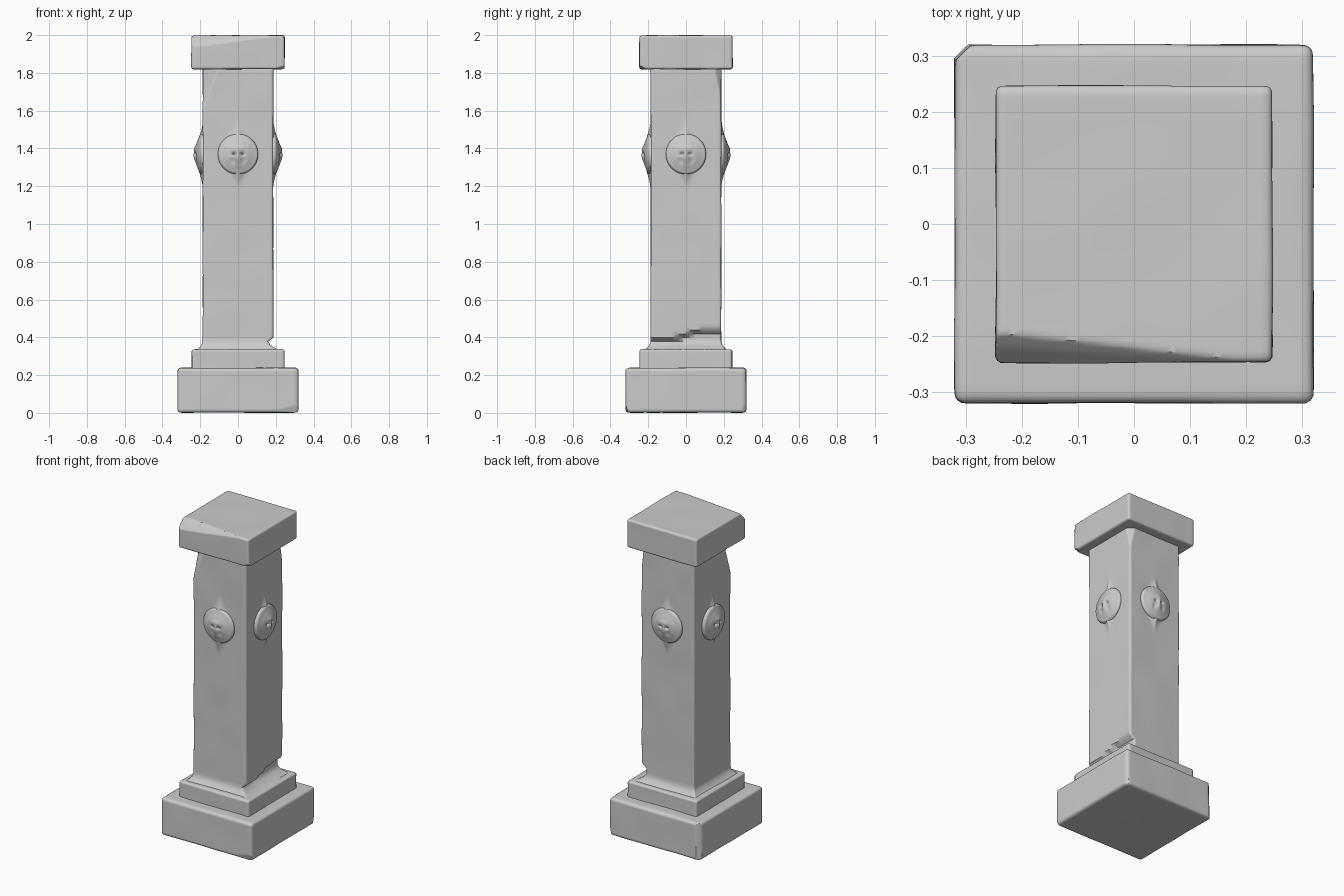
import bpy, bmesh, math
from mathutils import Vector, noise

if "Cube" in bpy.data.objects:
    bpy.data.objects.remove(bpy.data.objects["Cube"])


def smooth(t):
    t = max(0.0, min(1.0, t))
    return t * t * (3 - 2 * t)


def finish(bm, name):
    bmesh.ops.recalc_face_normals(bm, faces=bm.faces)
    me = bpy.data.meshes.new(name)
    bm.to_mesh(me)
    bm.free()
    ob = bpy.data.objects.new(name, me)
    bpy.context.collection.objects.link(ob)
    bpy.ops.object.select_all(action='DESELECT')
    ob.select_set(True)
    bpy.context.view_layer.objects.active = ob
    bpy.ops.object.shade_smooth_by_angle(angle=math.radians(40))
    return ob


def stone(name, half, z0, z1, r, cuts, chips=(), wear=0.003, sculpt=None):
    """Worn block: rounded box, optional sculpting, noise, chips (planes by 3 points)."""
    h = Vector((half, half, (z1 - z0) / 2))
    mid = Vector((0, 0, (z0 + z1) / 2))
    planes = []
    for a, b, c in chips:
        a, b, c = Vector(a), Vector(b), Vector(c)
        n = (b - a).cross(c - a).normalized()
        planes.append((a, n if n.dot(a - mid) > 0 else -n))
    bm = bmesh.new()
    bmesh.ops.create_cube(bm, size=2)
    bmesh.ops.subdivide_edges(bm, edges=bm.edges[:], cuts=cuts, use_grid_fill=True)
    for v in bm.verts:
        p = Vector([v.co[i] * h[i] for i in range(3)])
        core = Vector([max(-h[i] + r, min(h[i] - r, p[i])) for i in range(3)])
        n = (p - core).normalized()
        p = core + n * r + mid
        if sculpt:
            p = sculpt(p)
        p -= n * wear * (0.5 + noise.noise(p * 5 + Vector((half * 40, 3, 7))))
        for a, pn in planes:
            d = (p - a).dot(pn)
            if d > 0:
                p -= pn * d * 0.93
        p.z = max(z0, p.z)
        v.co = p
    return finish(bm, name)


MZ = 1.37  # medallion height


def shaft_shape(p):
    # cove at the foot
    flare = 0.035 * max(0.0, 1 - (p.z - 0.33) / 0.05) ** 2
    for i in (0, 1):
        p[i] *= 1 + flare / 0.187
    # pointed swelling behind each medallion
    for i in (0, 1):
        if abs(p[i]) > 0.18:
            t = 1 - abs(p[1 - i]) / 0.11 - abs(p.z - MZ) / 0.19
            p[i] += math.copysign(0.03 * smooth(t * 1.2), p[i])
    # broken ledge low on the right side
    if p.x > 0.08:
        line = 0.395 + 0.05 * smooth((p.y + 0.12) / 0.22)
        below = line - p.z
        if below > 0:
            p.x -= 0.032 * smooth(below / 0.022) * smooth((p.z - 0.32) / 0.06) \
                * smooth((p.x - 0.08) / 0.1)
    return p


# base
stone("plinth", 0.321, 0.0, 0.24, 0.02, 48, chips=[
    ((0.1, -0.322, 0.0), (0.32, -0.322, 0.05), (0.32, -0.305, 0.0)),
    ((-0.32, 0.29, 0.2), (-0.29, 0.32, 0.2), (-0.308, 0.308, 0.0)),
    ((0.29, 0.33, 0.0), (0.33, 0.28, 0.0), (0.32, 0.32, 0.1))])
stone("base_step", 0.247, 0.22, 0.338, 0.014, 40)

# shaft with broken corners under the capital
stone("shaft", 0.188, 0.32, 1.84, 0.014, 76, sculpt=shaft_shape, chips=[
    ((-0.10, -0.188, 1.83), (-0.188, -0.188, 1.59), (-0.188, -0.11, 1.83)),
    ((0.15, 0.188, 1.83), (0.188, 0.188, 1.62), (0.188, 0.15, 1.83))])

# capital with worn front edge
stone("capital", 0.248, 1.818, 2.0, 0.014, 48, chips=[
    ((-0.1, -0.208, 2.0), (0.24, -0.245, 2.0), (-0.1, -0.248, 1.955)),
    ((0.18, -0.25, 1.818), (0.25, -0.25, 1.845), (0.25, -0.2, 1.818))])

# domed medallions with a small worn face relief
PROFILE = [(0, 0.043), (0.03, 0.04), (0.06, 0.032), (0.085, 0.022),
           (0.1, 0.017), (0.107, 0.008), (0.107, -0.02)]


def bump(u, w, cu, cw, su, sw):
    return math.exp(-((u - cu) / su) ** 2 - ((w - cw) / sw) ** 2)


def medallion(name, angle):
    bm = bmesh.new()
    segs, sub = 56, 5
    rings = []
    for (r0, d0), (r1, d1) in zip(PROFILE, PROFILE[1:]):
        rings += [(r0 + (r1 - r0) * k / sub, d0 + (d1 - d0) * k / sub) for k in range(sub)]
    rings = rings[1:] + [PROFILE[-1]]
    ca, sa = math.cos(angle), math.sin(angle)

    def vert(u, w, d):
        if math.hypot(u, w) < 0.085:
            d += 0.006 * bump(u, w, 0, -0.012, 0.012, 0.03)
            d += 0.005 * bump(u, w, 0, 0.03, 0.035, 0.015)
            for s in (-1, 1):
                d -= 0.013 * bump(u, w, s * 0.022, 0.0, 0.011, 0.009)
                d -= 0.006 * bump(u, w, s * 0.028, -0.035, 0.012, 0.02)
        y = -0.187 - d
        return bm.verts.new((u * ca - y * sa, u * sa + y * ca, MZ + w))

    centre = vert(0, 0, PROFILE[0][1])
    prev = None
    for r, d in rings:
        ring = [vert(r * math.cos(math.tau * k / segs), r * math.sin(math.tau * k / segs), d)
                for k in range(segs)]
        for k in range(segs):
            j = (k + 1) % segs
            bm.faces.new((prev[k], ring[k], ring[j], prev[j]) if prev
                         else (centre, ring[k], ring[j]))
        prev = ring
    bm.faces.new(prev[::-1])
    finish(bm, name)


for i, side in enumerate(("front", "right", "back", "left")):
    medallion(side + "_medallion", i * math.pi / 2)
